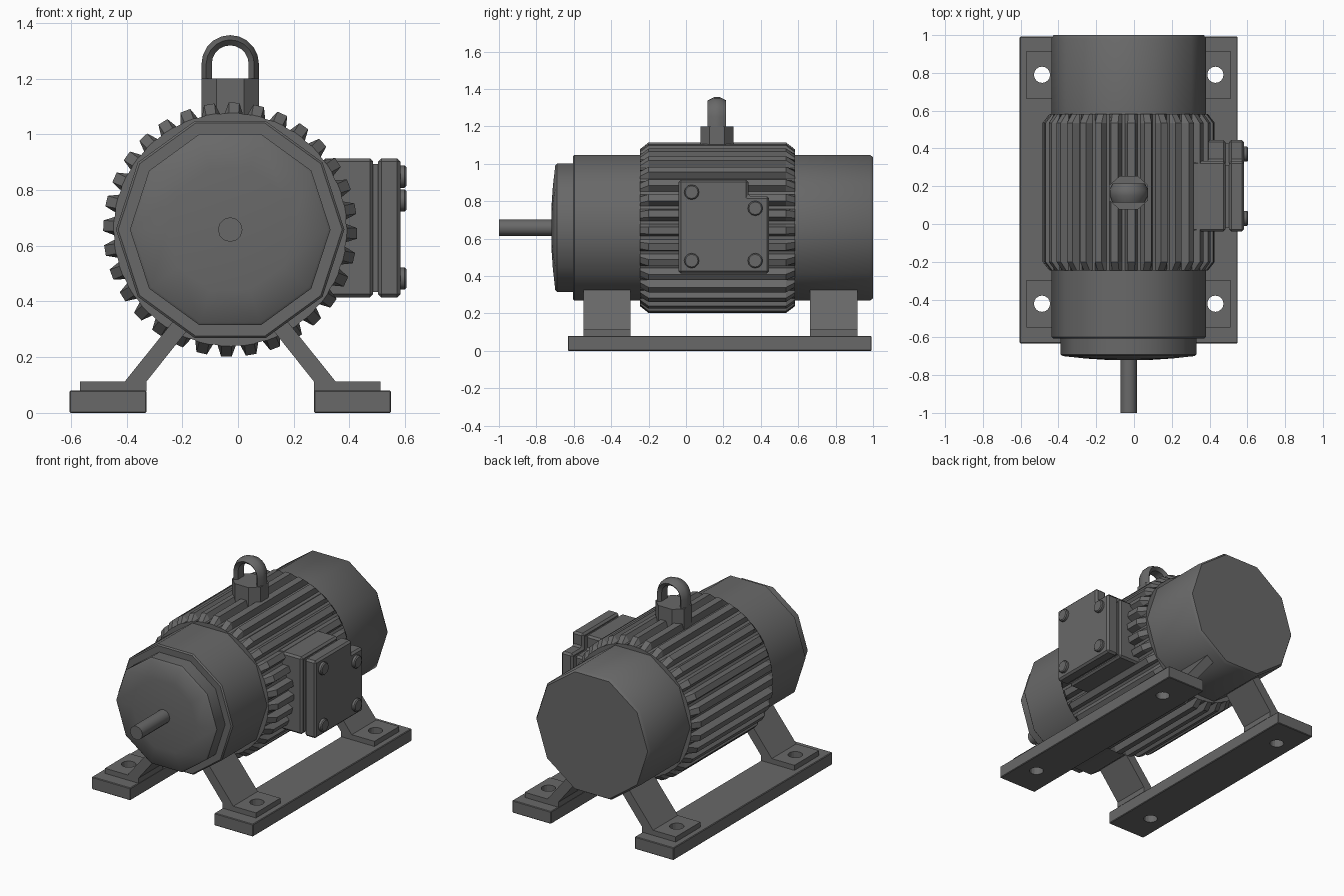
import bpy, bmesh, math
from math import cos, sin, pi, radians

if "Cube" in bpy.data.objects:
    bpy.data.objects.remove(bpy.data.objects["Cube"])

CX, CZ = -0.028, 0.658          # motor axis; all meshes are local to x = CX

grey = bpy.data.materials.new("dark_grey_metal")
grey.diffuse_color = (0.14, 0.14, 0.14, 1)
grey.use_nodes = True
grey.node_tree.nodes["Principled BSDF"].inputs["Base Color"].default_value = grey.diffuse_color


def finish(name, bm, smooth=None, bevel=0):
    bmesh.ops.recalc_face_normals(bm, faces=bm.faces[:])
    me = bpy.data.meshes.new(name)
    bm.to_mesh(me)
    bm.free()
    me.materials.append(grey)
    ob = bpy.data.objects.new(name, me)
    ob.location.x = CX
    bpy.context.collection.objects.link(ob)
    bpy.ops.object.select_all(action='DESELECT')
    ob.select_set(True)
    bpy.context.view_layer.objects.active = ob
    if smooth:
        bpy.ops.object.shade_smooth_by_angle(angle=radians(smooth))
    if bevel:
        m = ob.modifiers.new("edge_bevel", 'BEVEL')
        m.width, m.segments, m.limit_method = bevel, 1, 'ANGLE'
        m.angle_limit = radians(40)
    return ob


def add_rings(bm, rings):
    """Bridge closed rings of points and cap both ends."""
    vs = [[bm.verts.new(p) for p in r] for r in rings]
    n = len(vs[0])
    for a, b in zip(vs, vs[1:]):
        for i in range(n):
            j = (i + 1) % n
            bm.faces.new((a[i], a[j], b[j], b[i]))
    bm.faces.new(vs[0])
    bm.faces.new(vs[-1])


def rings_obj(name, rings, **kw):
    bm = bmesh.new()
    add_rings(bm, rings)
    return finish(name, bm, **kw)


def lathe(name, profile, n, **kw):
    """Turn (y, radius) steps around the motor axis."""
    return rings_obj(name, [[(r * cos(2*pi*i/n), y, CZ + r * sin(2*pi*i/n))
                             for i in range(n)] for y, r in profile], **kw)


PLACE = {'x': lambda a, b, t: (t, a, b), 'y': lambda a, b, t: (a, t, b),
         'z': lambda a, b, t: (a, b, t)}


def prism(name, pts, axis, spans, **kw):
    """Extrude a 2D outline along an axis, once for each span."""
    bm = bmesh.new()
    for lo, hi in spans:
        add_rings(bm, [[PLACE[axis](a, b, t) for a, b in pts] for t in (lo, hi)])
    return finish(name, bm, **kw)


def circle(a, b, r, n):
    return [(a + r * cos(2*pi*i/n), b + r * sin(2*pi*i/n)) for i in range(n)]


# End bells, front cover and shaft (ten-sided, smooth shaded)
lathe("front_bell", [(-.605, .402), (-.597, .41), (-.22, .41)], 10, smooth=40)
lathe("rear_bell", [(.55, .41), (.982, .41), (1.0, .398)], 10, smooth=40)
lathe("front_cover", [(-.72, .108), (-.712, .23), (-.699, .35), (-.69, .36), (-.59, .36)],
      10, smooth=40)
lathe("shaft", [(-1.0, .044), (-.70, .044)], 12, smooth=40)

# Finned stator body: 32 tapered fins with chamfered ends
FINS, BASE, TIP = 32, .417, .456


def fin_ring(y, tip):
    pts = []
    for k in range(FINS):
        mid = 9.5 + k * 360 / FINS
        for off, r in ((-4.5, BASE), (-2.4, tip), (2.4, tip), (4.5, BASE)):
            a = radians(mid + off)
            pts.append((r * cos(a), y, CZ + r * sin(a)))
    return pts


rings_obj("finned_body", [fin_ring(-.247, BASE + .002), fin_ring(-.2, TIP),
                          fin_ring(.535, TIP), fin_ring(.583, BASE + .002)])

# Lifting eye: octagonal boss and arch
EY = .165
boss = [(.049, -.088), (.103, -.04), (.103, .04), (.049, .088)]
boss += [(-x, y) for x, y in reversed(boss)]
prism("lifting_boss", [(x, EY + y) for x, y in boss], 'z', [(1.04, 1.2)])
section = [(.103, -.015), (.103, .015), (.086, .05), (.066, .03), (.066, -.03), (.086, -.05)]
path = [(0, 1.17)] + [(pi * i / 10, 1.253) for i in range(11)] + [(pi, 1.17)]
rings_obj("lifting_eye", [[(r * cos(a), EY + y, z + r * sin(a)) for r, y in section]
                          for a, z in path], smooth=30)


# Terminal box: notched base, recessed core and lid
def box_outline(inset):
    lo_y, hi_y, lo_z, hi_z = -.04 + inset, .445 - inset, .414 + inset, .914 - inset
    return [(lo_y, lo_z), (hi_y, lo_z), (hi_y, .826 - inset), (.333 - inset, .826 - inset),
            (.333 - inset, hi_z), (lo_y, hi_z)]


prism("terminal_box_base", box_outline(0), 'x', [(.33, .513)], bevel=.012)
prism("terminal_box_core", box_outline(.02), 'x', [(.45, .56)])
prism("terminal_box_lid", box_outline(0), 'x', [(.531, .611)], bevel=.012)
for i, (y, z) in enumerate([(.03, .848), (.37, .762), (.03, .482), (.37, .482)]):
    prism(f"lid_bolt_{i + 1}", circle(y, z, .04, 12), 'x', [(.60, .632)], bevel=.006, smooth=35)

# Base rail and feet on one side, drilled, then mirrored across the motor axis
rail = prism("base_rails", [(-.577, 0), (-.30, 0), (-.30, .08), (-.577, .08)], 'y',
             [(-.632, .992)], bevel=.004)
feet = prism("feet", [(-.54, .078), (-.54, .113), (-.378, .113), (-.136, .415),
                      (-.06, .415), (-.30, .113), (-.30, .078)], 'y',
             [(-.548, -.297), (.663, .916)])
bm = bmesh.new()
for y in (-.422, .79):
    add_rings(bm, [[(a, b, t) for a, b in circle(-.459, y, .043, 16)] for t in (-.1, .2)])
cutter = finish("hole_cutter", bm)
cutter.hide_render = True
for ob in (rail, feet):
    bpy.context.view_layer.objects.active = ob
    cut = ob.modifiers.new("bolt_holes", 'BOOLEAN')
    cut.operation, cut.solver, cut.object = 'DIFFERENCE', 'EXACT', cutter
    ob.modifiers.new("both_sides", 'MIRROR').use_mirror_merge = False
    for m in [m.name for m in ob.modifiers]:
        bpy.ops.object.modifier_apply(modifier=m)
bpy.data.objects.remove(cutter)
